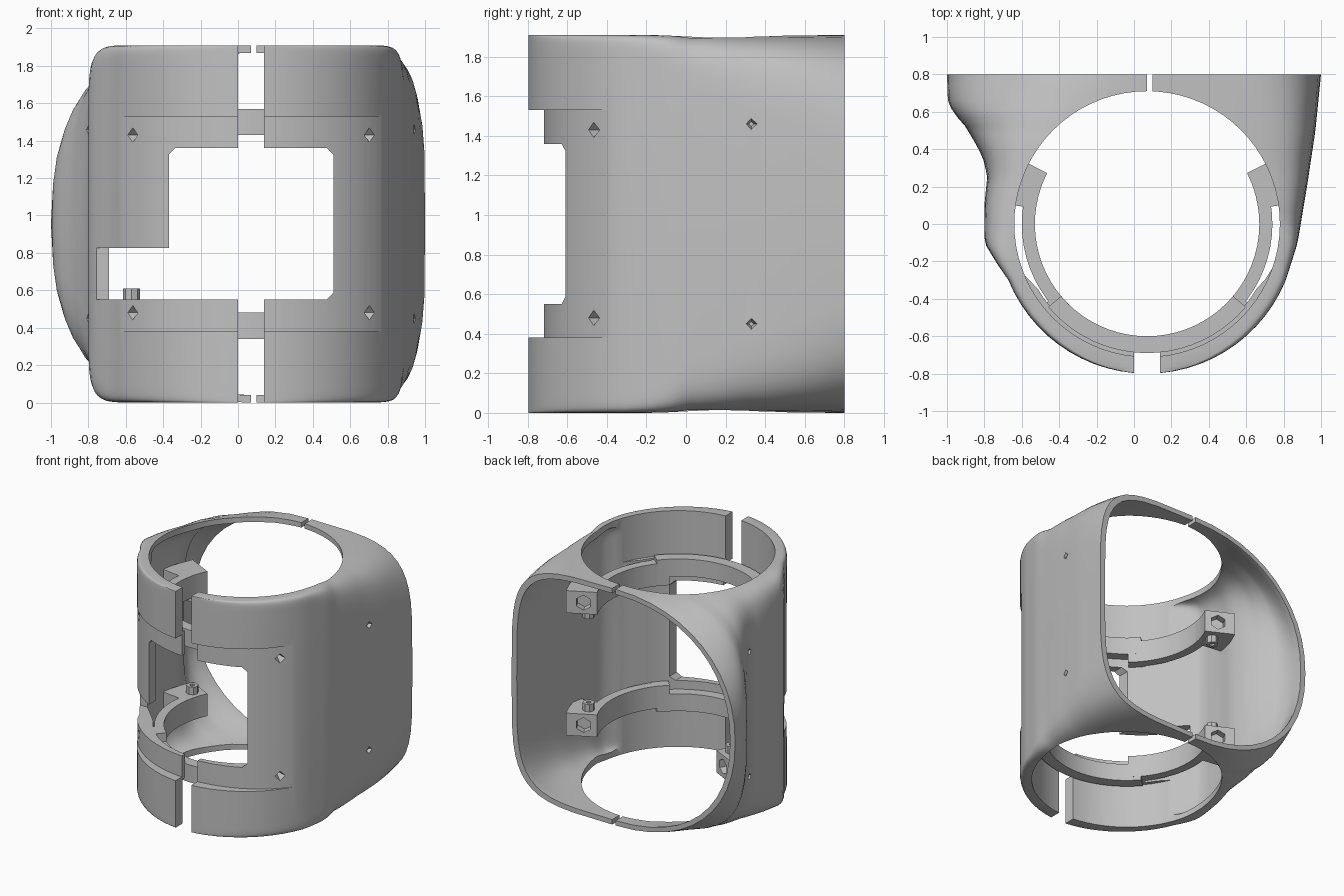
import bpy, bmesh, math
from mathutils import Vector, Matrix

if "Cube" in bpy.data.objects:
    bpy.data.objects.remove(bpy.data.objects["Cube"])

CX, MID, TOP = 0.07, 0.955, 1.91      # tube axis x, mid height, full height

grey = bpy.data.materials.new("light grey plastic")
grey.use_nodes = True
grey.diffuse_color = (0.53, 0.53, 0.53, 1)
grey.node_tree.nodes["Principled BSDF"].inputs["Base Color"].default_value = (0.53, 0.53, 0.53, 1)


def make(name, bm):
    bmesh.ops.recalc_face_normals(bm, faces=bm.faces)
    me = bpy.data.meshes.new(name)
    bm.to_mesh(me)
    bm.free()
    me.materials.append(grey)
    ob = bpy.data.objects.new(name, me)
    bpy.context.collection.objects.link(ob)
    return ob


def loft(name, rings):
    """Skin closed rings of equal length and cap both ends."""
    bm = bmesh.new()
    rows = [[bm.verts.new(p) for p in r] for r in rings]
    n = len(rows[0])
    for a, b in zip(rows, rows[1:]):
        for i in range(n):
            j = (i + 1) % n
            bm.faces.new((a[i], a[j], b[j], b[i]))
    bm.faces.new(rows[0])
    bm.faces.new(rows[-1])
    return make(name, bm)


def prism_z(name, pts, z0, z1):
    return loft(name, [[(x, y, z) for x, y in pts] for z in (z0, z1)])


def prism_y(name, pts, y0, y1):
    return loft(name, [[(x, y, z) for x, z in pts] for y in (y0, y1)])


def chamfered(x0, x1, z0, z1, c):
    return [(x0 + c, z0), (x1 - c, z0), (x1, z0 + c), (x1, z1 - c),
            (x1 - c, z1), (x0 + c, z1), (x0, z1 - c), (x0, z0 + c)]


def box(name, x0, x1, y0, y1, z0, z1):
    return prism_z(name, [(x0, y0), (x1, y0), (x1, y1), (x0, y1)], z0, z1)


def polar(r, deg):
    """Plan point around the tube axis; 0 degrees faces the front."""
    a = math.radians(deg)
    return (CX + r * math.sin(a), -r * math.cos(a))


def arc_block(name, r0, r1, d0, d1, z0, z1):
    n = max(2, int(abs(d1 - d0) / 5))
    angs = [d0 + (d1 - d0) * i / n for i in range(n + 1)]
    pts = [polar(r1, d) for d in angs] + [polar(r0, d) for d in reversed(angs)]
    return prism_z(name, pts, z0, z1)


def cylinder(name, r, z0, z1, n, x=CX, y=0):
    return prism_z(name, [(x + r * math.cos(2 * math.pi * i / n),
                           y + r * math.sin(2 * math.pi * i / n)) for i in range(n)], z0, z1)


def cut(ob, cutter):
    cutter.hide_render = True
    m = ob.modifiers.new("cut", 'BOOLEAN')
    m.operation, m.solver, m.object = 'DIFFERENCE', 'EXACT', cutter
    bpy.context.view_layer.objects.active = ob
    bpy.ops.object.modifier_apply(modifier=m.name)
    bpy.data.objects.remove(cutter)


def lerp(table, y):
    if y <= table[0][0]:
        return table[0][1]
    for (a, u), (b, v) in zip(table, table[1:]):
        if y <= b:
            return u + (v - u) * (y - a) / (b - a)
    return table[-1][1]


# Half widths and corner squareness of the shell from front to back
LEFT_W = [(-.3, .742), (-.2, .81), (-.1, .87), (.1, .87), (.25, .855), (.33, .87), (.4, .9),
          (.52, .97), (.6, 1.04), (.66, 1.065), (.8, 1.07)]
RIGHT_W = [(-.3, .742), (-.1, .805), (.2, .855), (.5, .9), (.8, .93)]
LEFT_N = [(-.3, 40), (-.1, 14), (.1, 10), (.3, 7), (.5, 4), (.65, 2.8), (.8, 2.2)]
RIGHT_N = [(-.3, 40), (0, 12), (.3, 8), (.8, 4.5)]
WALL = [(-.35, .13), (-.2, .08), (-.13, .05), (.8, .045)]


def section(y, wl, nl, wr, nr, h, k=12):
    """Rounded xz outline at depth y."""
    pts = []
    for i in range(4 * k):
        a = math.pi * i / (2 * k)
        c, s = round(math.cos(a), 9), round(math.sin(a), 9)
        w, n = (wr, nr) if c >= 0 else (wl, nl)
        pts.append((CX + math.copysign(w * abs(c) ** (2 / n), c), y,
                    MID + math.copysign(h * abs(s) ** (2 / n), s)))
    return pts


def shell(name, radius, join, h, inner, back):
    ys = []
    end = math.acos(-join / radius)
    for i in range(13):
        t = math.radians(5) + (end - math.radians(5)) * i / 12
        ys.append(-radius * math.cos(t))
    ys += [join + (back - join) * i / 24 for i in range(1, 25)]
    rings = []
    for y in ys:
        if y <= join + 1e-6:
            wl = wr = math.sqrt(radius ** 2 - y ** 2)
        else:
            t = lerp(WALL, y) if inner else 0
            wl, wr = lerp(LEFT_W, y) - t, lerp(RIGHT_W, y) - t
        rings.append(section(y, wl, lerp(LEFT_N, y), wr, lerp(RIGHT_N, y), h))
    return loft(name, rings)


# Hollow shell, open at the back
body = shell("housing_shell", .8, -.3, MID, False, .8)
cut(body, shell("cavity", .68, -.35, MID - .04, True, .95))

# Round openings through the top and bottom
cut(body, cylinder("top_opening", .71, 1.55, 2.5, 72))
cut(body, cylinder("bottom_opening", .71, -.6, .36, 72))

# Recessed front between the two bands
arc = []
a0 = math.asin(.36 / .72)
for i in range(37):
    a = math.pi + a0 + (math.pi - 2 * a0) * i / 36
    arc.append((CX + .83 * math.cos(a), .72 * math.sin(a)))
cut(body, prism_z("recess", arc + [(1.5, -.36), (1.5, -1.2), (-1.4, -1.2), (-1.4, -.36)], .38, 1.53))

# Front window, side notch and the split lines
cut(body, prism_y("window", chamfered(-.37, .51, .55, 1.36, .035), -1.1, -.3))
cut(body, box("notch", -1.2, -.2, -1.1, -.17, .55, .825))
cut(body, box("front_split", 0, .14, -1.1, -.5, -.2, 2.2))
cut(body, box("back_split", .07, .1, .4, 1.1, -.2, 2.2))

# Small faceted screw dimples
for x, y, z in ((-.54, -.45, 1.43), (.68, -.45, 1.43), (.945, .33, 1.46), (-.805, .33, 1.46)):
    for zz in (z, TOP - z):
        bm = bmesh.new()
        bmesh.ops.create_cone(bm, segments=4, radius1=.045, radius2=.012, depth=.09, cap_ends=True)
        out = Vector((x - CX, y, 0)) if y < 0 else Vector((x - CX, 0, 0))
        rot = (-out).to_track_quat('Z', 'Y').to_matrix().to_4x4()
        bmesh.ops.transform(bm, matrix=Matrix.Translation((x, y, zz)) @ rot, verts=bm.verts)
        cut(body, make("dimple", bm))

parts = [body]

# Inner rings, side arms, end blocks and pegs, mirrored top to bottom
for level in ("lower", "upper"):
    def span(a, b):
        return (a, b) if level == "lower" else (TOP - b, TOP - a)

    parts.append(arc_block(level + "_ring", .6, .69, -50, 50, *span(.34, .48)))
    for side, s in (("left", 1), ("right", -1)):
        tag = level + "_" + side
        parts.append(arc_block(tag + "_arm", .6, .67, s * 48, s * 100, *span(.37, .55)))
        parts.append(arc_block(tag + "_tab", .6, .72, s * 41, s * 52, *span(.37, .55)))
        block = arc_block(tag + "_end_block", .6, .83, s * 98, s * 117, *span(.37, .55))
        # hexagonal nut pocket in the end face
        bm = bmesh.new()
        bmesh.ops.create_cone(bm, segments=6, radius1=.06, radius2=.06, depth=.12, cap_ends=True)
        px, py = polar(.7, s * 117)
        d = Vector((-s * math.sin(math.radians(27)), math.cos(math.radians(27)), 0))
        mat = Matrix.Translation((px, py, sum(span(.37, .55)) / 2)) @ d.to_track_quat('Z', 'Y').to_matrix().to_4x4()
        bmesh.ops.transform(bm, matrix=mat, verts=bm.verts)
        cut(block, make("pocket", bm))
        parts.append(block)
        x = CX + s * .64
        peg = cylinder(tag + "_peg", .045, *span(.54, .61), 8, x, .23)
        cut(peg, cylinder("peg_hole", .02, *span(.57, .7), 6, x, .23))
        parts.append(peg)

# Smooth shading with crisp edges
bpy.ops.object.select_all(action='DESELECT')
for ob in parts:
    ob.select_set(True)
bpy.context.view_layer.objects.active = body
bpy.ops.object.shade_smooth_by_angle(angle=math.radians(30))
